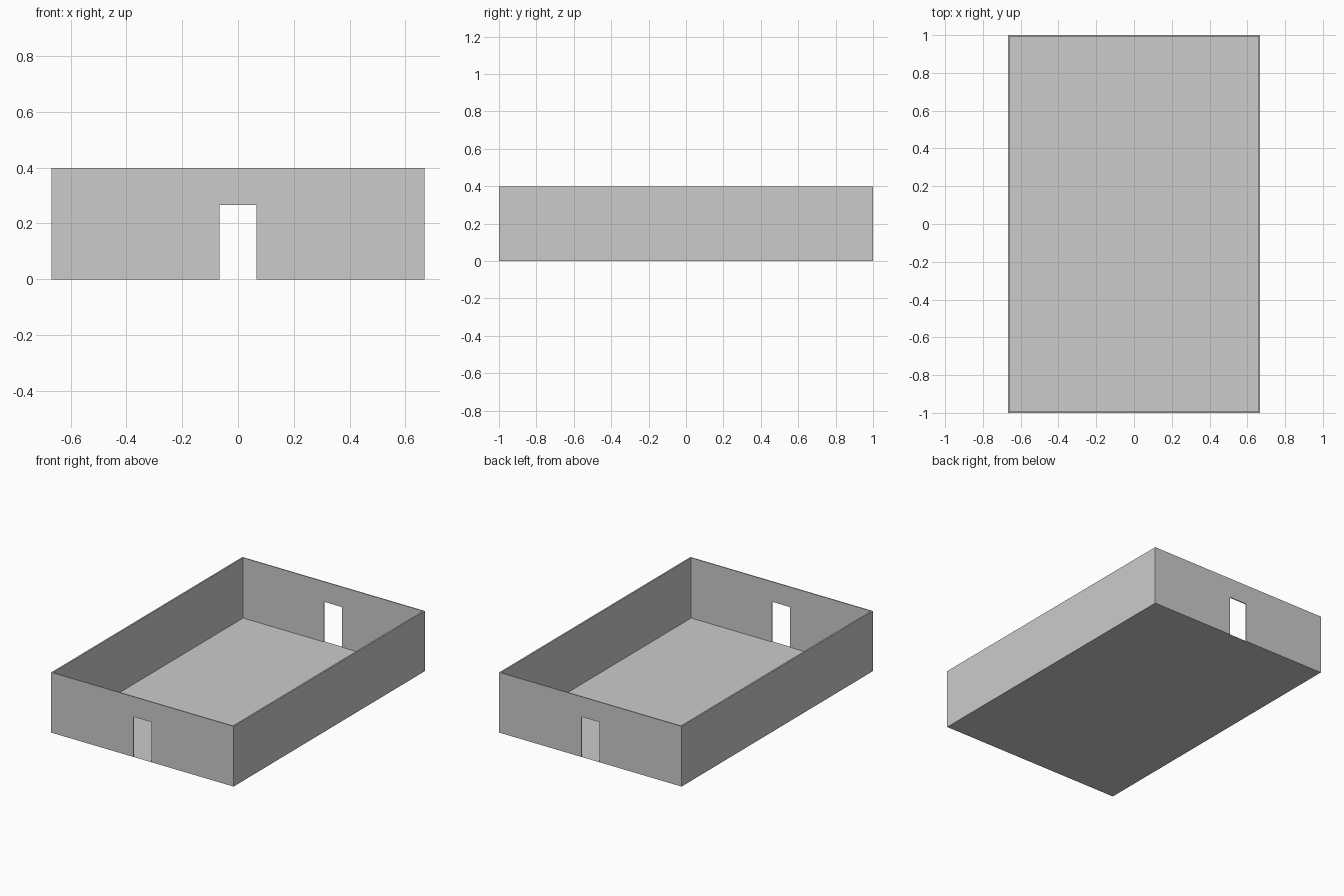
import bpy, bmesh

if "Cube" in bpy.data.objects:
    bpy.data.objects.remove(bpy.data.objects["Cube"])

HX, HY, H = 0.668, 1.0, 0.399      # outer half sizes and wall height
T = 0.0067                         # wall thickness
DW, DH = 0.0664, 0.266             # doorway half width and height


def extrude_profile(name, points, vector):
    """Face from points, extruded along vector when one is given."""
    bm = bmesh.new()
    face = bm.faces.new([bm.verts.new(p) for p in points])
    if vector:
        out = bmesh.ops.extrude_face_region(bm, geom=[face], use_keep_orig=True)
        verts = [g for g in out["geom"] if isinstance(g, bmesh.types.BMVert)]
        bmesh.ops.translate(bm, verts=verts, vec=vector)
        bmesh.ops.recalc_face_normals(bm, faces=bm.faces)
    mesh = bpy.data.meshes.new(name)
    bm.to_mesh(mesh)
    bm.free()
    obj = bpy.data.objects.new(name, mesh)
    bpy.context.collection.objects.link(obj)
    return obj


# Floor sheet
extrude_profile("floor", [(-HX, -HY, 0), (HX, -HY, 0), (HX, HY, 0), (-HX, HY, 0)], None)

# End walls, each with a doorway notch
outline = [(-HX, 0), (-DW, 0), (-DW, DH), (DW, DH), (DW, 0), (HX, 0), (HX, H), (-HX, H)]
for name, y in (("front_wall", -HY), ("back_wall", HY - T)):
    extrude_profile(name, [(x, y, z) for x, z in outline], (0, T, 0))

# Side walls, fitted between the end walls
ST = 0.01
for name, x in (("left_wall", -HX), ("right_wall", HX - ST)):
    y = HY - T
    extrude_profile(name, [(x, -y, 0), (x, y, 0), (x, y, H), (x, -y, H)], (ST, 0, 0))
